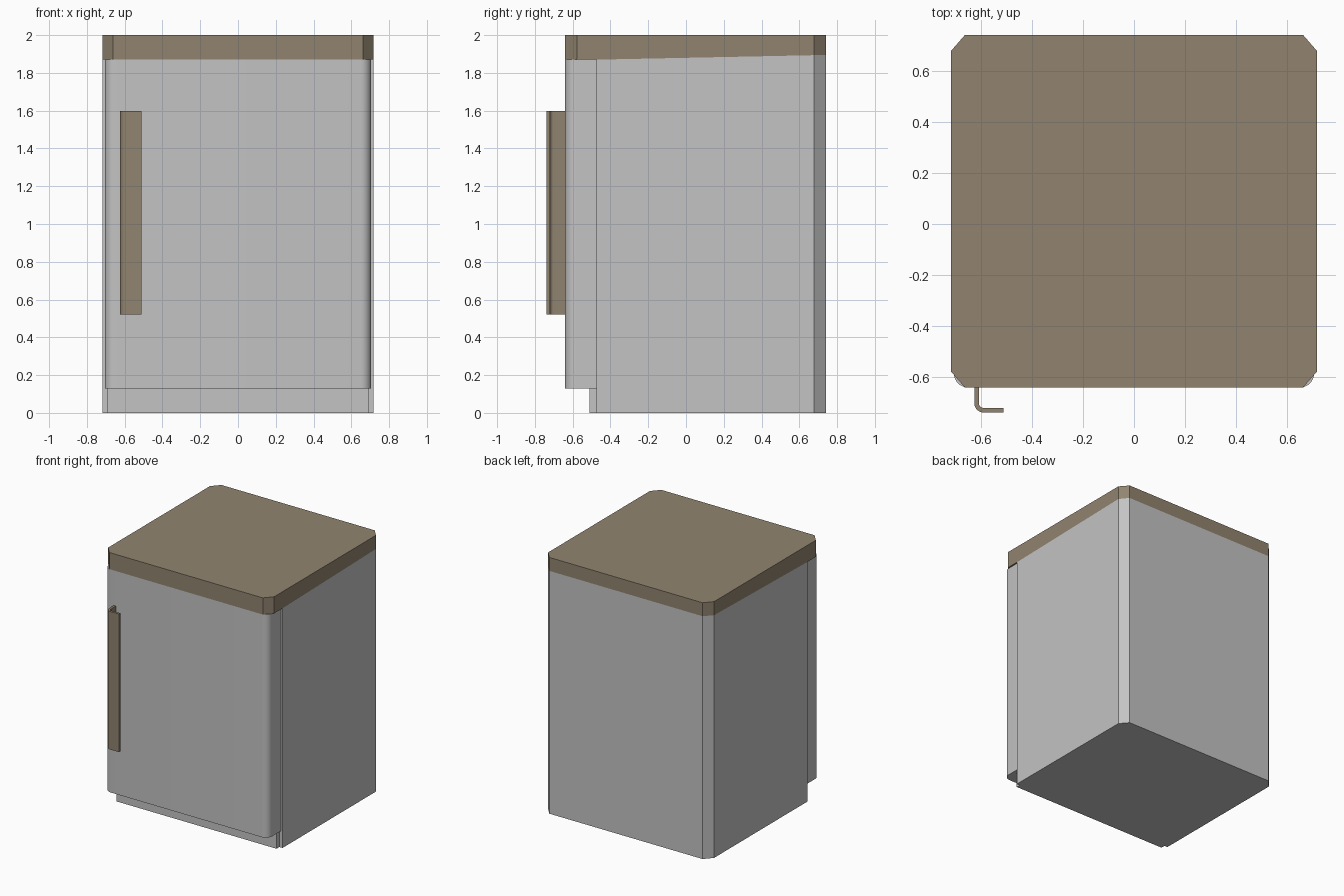
import bpy, bmesh, math

if "Cube" in bpy.data.objects:
    bpy.data.objects.remove(bpy.data.objects["Cube"])


def material(name, rgb):
    m = bpy.data.materials.new(name)
    m.diffuse_color = (*rgb, 1.0)
    m.use_nodes = True
    m.node_tree.nodes["Principled BSDF"].inputs["Base Color"].default_value = m.diffuse_color
    return m


GREY = material("light_grey", (0.546, 0.546, 0.546))
BROWN = material("warm_brown", (0.283, 0.231, 0.162))

W, BACK, FRONT, FACE = 0.717, 0.74, -0.64, -0.475   # half width, back, door front, body front
CX, CY = 0.055, 0.063                                # corner chamfer


def seam(y):
    """Height of the joint between body and top: level at the front, rising to the back."""
    return 1.87 + 0.025 * max(0.0, (y - FACE) / (BACK - FACE))


def mirrored(half):
    """Close a right-hand outline (front to back) with its left-hand mirror image."""
    return half + [(-x, y) for x, y in reversed(half)]


def arc(cx, cy, r, a0, a1, n):
    return [(cx + r * math.cos(math.radians(a0 + (a1 - a0) * i / n)),
             cy + r * math.sin(math.radians(a0 + (a1 - a0) * i / n))) for i in range(n + 1)]


def prism(name, outline, z0, z1, mat, smooth=False, fold=None):
    """Extrude an outline; z0 and z1 may be functions of y. fold = two bottom vertices to join."""
    def height(z, y):
        return z(y) if callable(z) else z
    bm = bmesh.new()
    low = [bm.verts.new((x, y, height(z0, y))) for x, y in outline]
    high = [bm.verts.new((x, y, height(z1, y))) for x, y in outline]
    n = len(outline)
    for i in range(n):
        j = (i + 1) % n
        bm.faces.new((low[i], low[j], high[j], high[i]))
    bm.faces.new(high)
    base = bm.faces.new(low[::-1])
    if fold:
        bmesh.utils.face_split(base, low[fold[0]], low[fold[1]])
    bmesh.ops.recalc_face_normals(bm, faces=bm.faces[:])
    me = bpy.data.meshes.new(name)
    bm.to_mesh(me)
    bm.free()
    me.materials.append(mat)
    ob = bpy.data.objects.new(name, me)
    bpy.context.collection.objects.link(ob)
    if smooth:
        bpy.ops.object.select_all(action='DESELECT')
        ob.select_set(True)
        bpy.context.view_layer.objects.active = ob
        bpy.ops.object.shade_smooth_by_angle(angle=math.radians(35))
    return ob


# Cabinet body with chamfered back corners
back_corner = [(W, BACK - CY), (W - CX, BACK)]
prism("cabinet_body", mirrored([(W, FACE)] + back_corner), 0.0, seam, GREY)

# Top slab, overhanging the door, chamfered on all corners
top = mirrored([(W - CX, FRONT), (W, FRONT + CY), (W, FACE)] + back_corner)
prism("top_slab", top, seam, 2.0, BROWN, fold=(2, len(top) - 3))

# Recessed kick panel
prism("kick_panel", mirrored([(0.69, -0.51), (0.69, FACE)]), 0.0, 0.13, GREY)

# Door with rounded front edges
R = 0.055
prism("door", mirrored(arc(0.705 - R, FRONT + R, R, -90, 0, 8) + [(0.705, FACE)]),
      0.13, 1.87, GREY, smooth=True)

# L-shaped handle
X0, Y0, T, RO = -0.625, -0.738, 0.018, 0.036
outer = arc(X0 + RO, Y0 + RO, RO, 180, 270, 6)
inner = arc(X0 + RO, Y0 + RO, RO - T, 270, 180, 6)
prism("door_handle",
      [(X0, FRONT)] + outer + [(-0.51, Y0), (-0.51, Y0 + T)] + inner + [(X0 + T, FRONT)],
      0.52, 1.597, BROWN, smooth=True)
